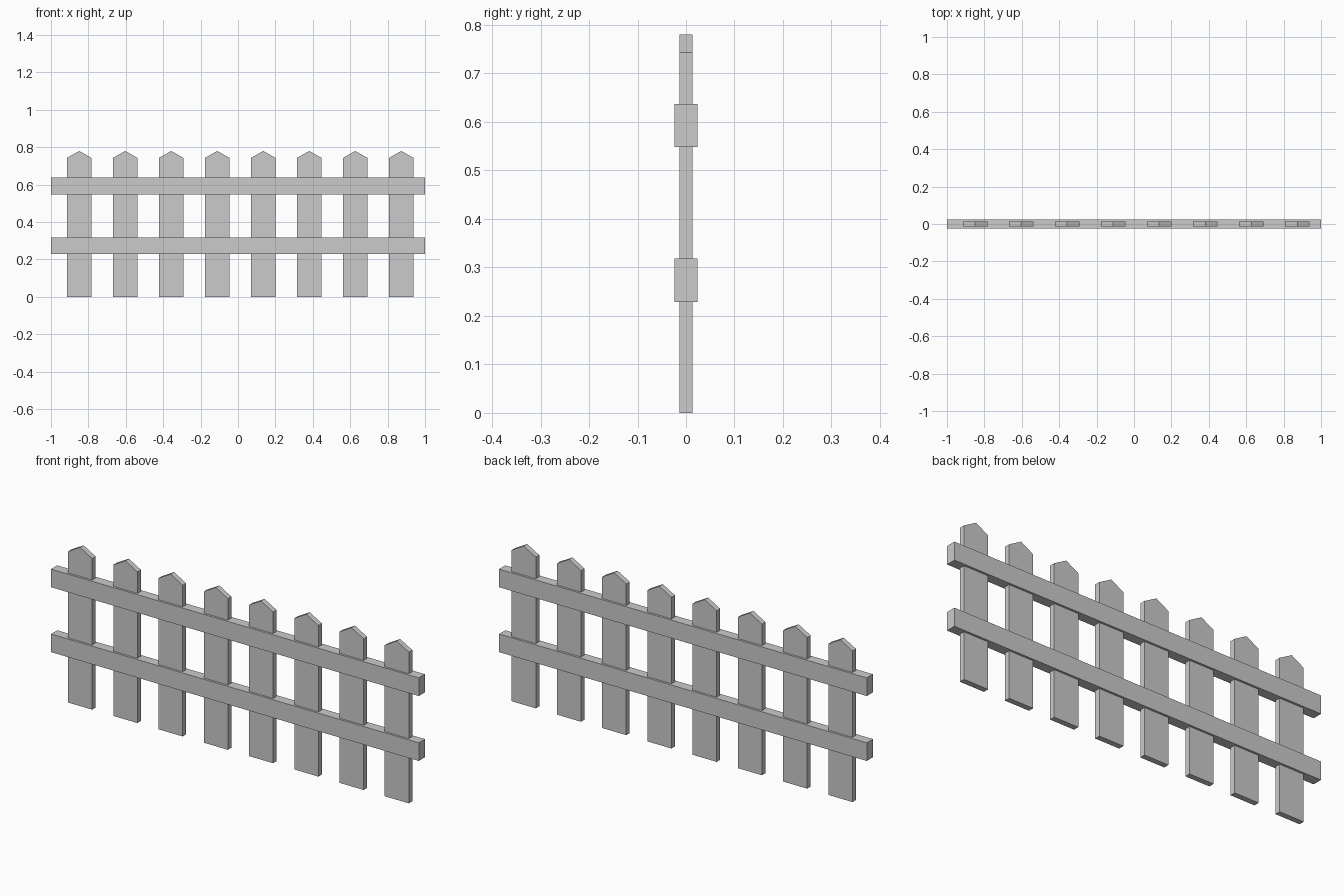
import bpy, bmesh

if "Cube" in bpy.data.objects:
    bpy.data.objects.remove(bpy.data.objects["Cube"])

grey = bpy.data.materials.new("plain_grey")
grey.diffuse_color = (0.6, 0.6, 0.6, 1)
grey.use_nodes = True
grey.node_tree.nodes["Principled BSDF"].inputs["Base Color"].default_value = grey.diffuse_color


def prism(name, profile, depth, x=0.0):
    """Extrude an x-z outline along y, centred on y = 0."""
    bm = bmesh.new()
    face = bm.faces.new([bm.verts.new((x + px, -depth / 2, pz)) for px, pz in profile])
    ext = bmesh.ops.extrude_face_region(bm, geom=[face])
    moved = [v for v in ext["geom"] if isinstance(v, bmesh.types.BMVert)]
    bmesh.ops.translate(bm, verts=moved, vec=(0, depth, 0))
    bmesh.ops.recalc_face_normals(bm, faces=bm.faces)
    mesh = bpy.data.meshes.new(name)
    bm.to_mesh(mesh)
    bm.free()
    mesh.materials.append(grey)
    obj = bpy.data.objects.new(name, mesh)
    bpy.context.collection.objects.link(obj)
    return obj


# Pointed pickets
w = 0.0655
picket = [(-w, 0), (w, 0), (w, 0.743), (0, 0.78), (-w, 0.743)]
for i in range(8):
    prism(f"picket_{i + 1}", picket, 0.027, -0.849 + i * 0.246)

# Horizontal rails running through the pickets
for name, z0, z1 in (("lower_rail", 0.229, 0.318), ("upper_rail", 0.548, 0.637)):
    prism(name, [(-1, z0), (1, z0), (1, z1), (-1, z1)], 0.048)
